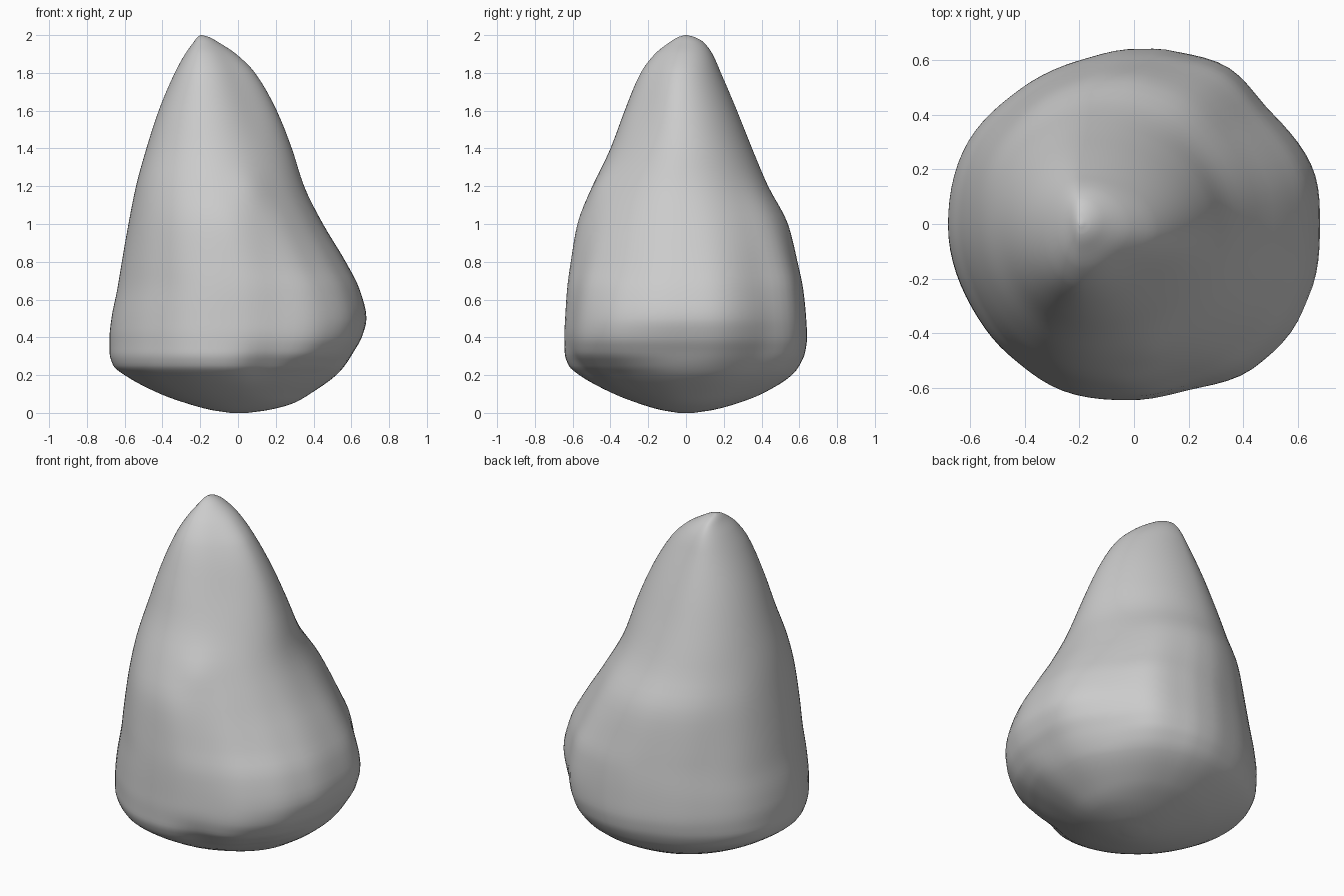
import bpy, bmesh
from math import sin, cos, pi, exp, degrees, atan2
from mathutils import Vector

if "Cube" in bpy.data.objects:
    bpy.data.objects.remove(bpy.data.objects["Cube"])

# Cross-sections: z, left, right, front, back extents, ridge x, front-right fullness
ROWS = [
    (0.00, -0.04, 0.05, -0.04, 0.04, 0, 0),
    (0.015, -0.14, 0.16, -0.13, 0.14, 0, 0),
    (0.05, -0.27, 0.29, -0.25, 0.27, 0, -.03),
    (0.10, -0.41, 0.38, -0.38, 0.40, 0, -.07),
    (0.20, -0.60, 0.52, -0.57, 0.56, 0, -.09),
    (0.25, -0.66, 0.565, -0.625, 0.60, 0, -.06),
    (0.32, -0.68, 0.61, -0.645, 0.63, 0, 0),
    (0.40, -0.68, 0.655, -0.645, 0.64, 0, .02),
    (0.50, -0.67, 0.68, -0.64, 0.635, 0, .01),
    (0.65, -0.64, 0.645, -0.63, 0.62, 0, -.01),
    (0.80, -0.615, 0.57, -0.61, 0.59, -.03, -.04),
    (1.00, -0.58, 0.45, -0.575, 0.54, -.07, -.05),
    (1.20, -0.54, 0.35, -0.495, 0.435, -.12, -.04),
    (1.40, -0.485, 0.285, -0.40, 0.35, -.15, -.06),
    (1.60, -0.42, 0.205, -0.325, 0.27, -.17, -.10),
    (1.80, -0.335, 0.09, -0.24, 0.185, -.185, -.11),
    (1.90, -0.28, -0.01, -0.165, 0.14, -.19, -.08),
    (1.96, -0.237, -0.10, -0.09, 0.095, -.195, -.02),
    (1.99, -0.214, -0.155, -0.04, 0.045, -.195, 0),
    (2.00, -0.20, -0.19, -0.005, 0.005, -.195, 0),
]
# Plan outline of the lower body: angle, radius factor (soft corners and flats)
PLAN = [(0, 1), (17, 1.02), (40, .995), (60, 1.045), (78, 1.015), (90, 1), (108, .98),
        (129, .985), (155, 1.01), (180, 1), (206, .99), (226, 1), (246, 1.02), (270, 1),
        (288, .985), (310, 1.03), (325, 1.035), (339, 1.02), (360, 1)]
SIDES, SUB = 90, 4


def slope(i, k):
    """Monotone tangent of column k at row i."""
    if i == 0 or i == len(ROWS) - 1:
        j = min(i, len(ROWS) - 2)
        return (ROWS[j + 1][k] - ROWS[j][k]) / (ROWS[j + 1][0] - ROWS[j][0])
    d0 = (ROWS[i][k] - ROWS[i - 1][k]) / (ROWS[i][0] - ROWS[i - 1][0])
    d1 = (ROWS[i + 1][k] - ROWS[i][k]) / (ROWS[i + 1][0] - ROWS[i][0])
    return 0 if d0 * d1 <= 0 else 2 * d0 * d1 / (d0 + d1)


def section(i, t):
    """Smoothly interpolated section between rows i and i + 1."""
    h = ROWS[i + 1][0] - ROWS[i][0]
    out = [ROWS[i][0] + h * t]
    for k in range(1, 7):
        out.append((2*t**3 - 3*t*t + 1) * ROWS[i][k] + (t**3 - 2*t*t + t) * h * slope(i, k)
                   + (3*t*t - 2*t**3) * ROWS[i + 1][k] + (t**3 - t*t) * h * slope(i + 1, k))
    return out


def plan_factor(deg):
    for (a0, f0), (a1, f1) in zip(PLAN, PLAN[1:]):
        if deg <= a1:
            t = (deg - a0) / (a1 - a0)
            return f0 + (f1 - f0) * t * t * (3 - 2 * t)
    return 1


def bump(p, centre, size, height):
    return height * exp(-((p - Vector(centre)).length / size) ** 2)


def ring_points(s):
    z, left, right, front, back, cx, k_fr = s
    cy = (front + back) / 2
    fade = max(0, min(1, (1.3 - z) / 0.6)) * min(1, z / 0.3)
    for j in range(SIDES):
        a = 2 * pi * j / SIDES
        c, n = cos(a), sin(a)
        k = 0 if c < 0 else (k_fr if n < 0 else -0.015)
        f = 1 + k * sin(2 * a) ** 2
        x = f * c * (right - cx if c > 0 else cx - left)
        y = f * n * (back - front) / 2
        g = 1 + (plan_factor(degrees(atan2(y, x)) % 360) - 1) * fade
        p = Vector((cx + x * g, cy + y * g, z))
        # knob on the front face and notch in the lower front rim
        p.y += bump(p, (0.12, -0.60, 0.22), 0.12, 0.04) - bump(p, (0.08, -0.48, 1.2), 0.11, 0.02)
        yield p


# Boulder body
bm = bmesh.new()
sections = [section(i, t / SUB) for i in range(len(ROWS) - 1) for t in range(SUB)]
sections.append(section(len(ROWS) - 2, 1))
rings = [[bm.verts.new(p) for p in ring_points(s)] for s in sections]
for lo, hi in zip(rings, rings[1:]):
    for j in range(SIDES):
        n = (j + 1) % SIDES
        bm.faces.new((lo[j], lo[n], hi[n], hi[j]))
bm.faces.new(rings[0][::-1])
bm.faces.new(rings[-1])
bmesh.ops.recalc_face_normals(bm, faces=bm.faces)
for f in bm.faces:
    f.smooth = True
mesh = bpy.data.meshes.new("boulder")
bm.to_mesh(mesh)
bm.free()
boulder = bpy.data.objects.new("boulder", mesh)
bpy.context.collection.objects.link(boulder)
